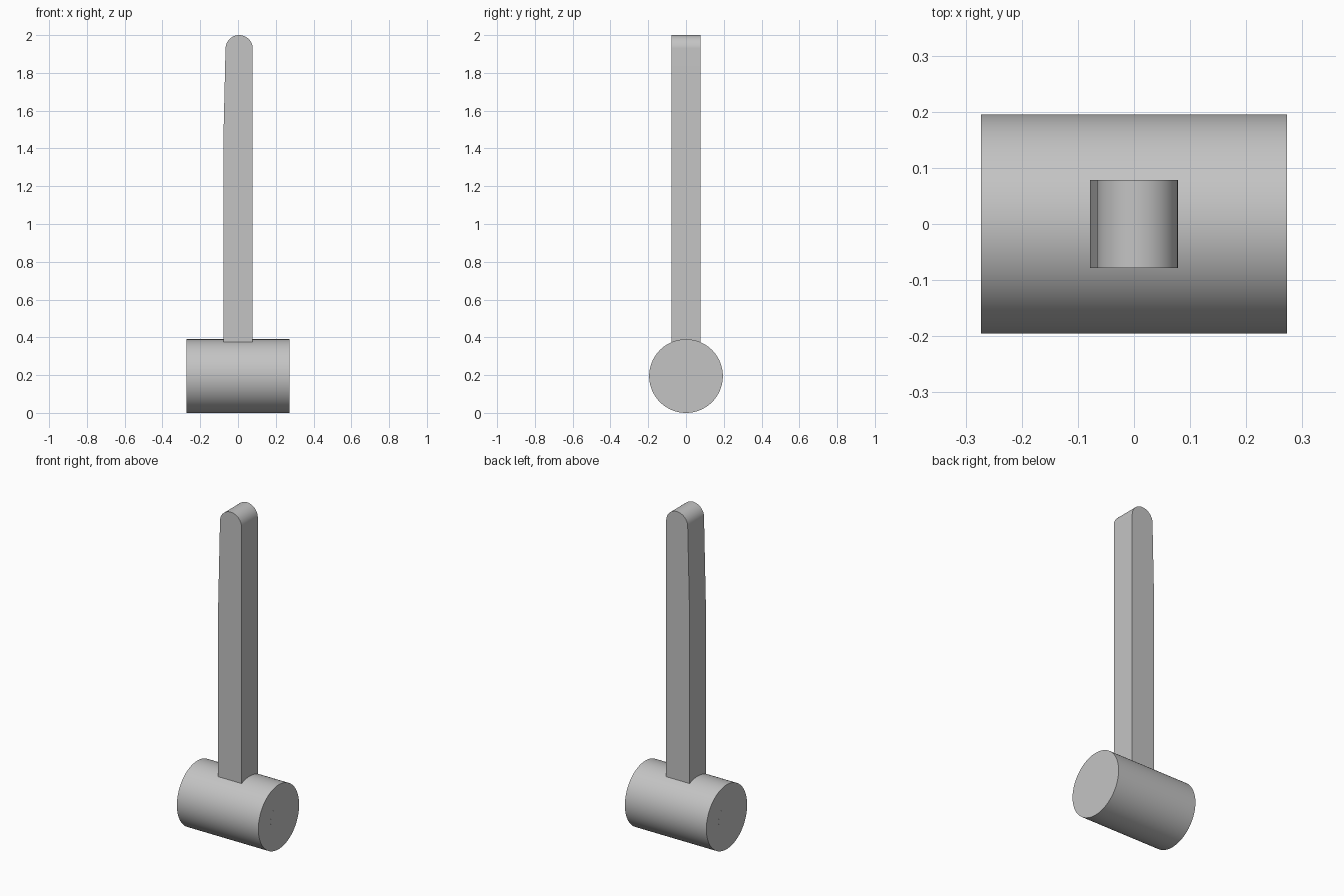
import bpy, bmesh, math

cube = bpy.data.objects.get("Cube")
if cube:
    bpy.data.objects.remove(cube, do_unlink=True)

GREY = (0.55, 0.55, 0.55, 1)
grey = bpy.data.materials.new("plain_grey")
grey.use_nodes = True
grey.diffuse_color = GREY
grey.node_tree.nodes["Principled BSDF"].inputs["Base Color"].default_value = GREY


def extrude_profile(name, points, depth):
    """Extrude an outline in the xz plane symmetrically along y."""
    bm = bmesh.new()
    face = bm.faces.new([bm.verts.new((x, -depth / 2, z)) for x, z in points])
    new = bmesh.ops.extrude_face_region(bm, geom=[face])["geom"]
    bmesh.ops.translate(bm, vec=(0, depth, 0),
                        verts=[v for v in new if isinstance(v, bmesh.types.BMVert)])
    bmesh.ops.recalc_face_normals(bm, faces=bm.faces)
    mesh = bpy.data.meshes.new(name)
    bm.to_mesh(mesh)
    bm.free()
    obj = bpy.data.objects.new(name, mesh)
    bpy.context.collection.objects.link(obj)
    return obj


def x_cylinder(name, radius, length, z):
    bpy.ops.mesh.primitive_cylinder_add(vertices=96, radius=radius, depth=length,
                                        location=(0, 0, z), rotation=(0, math.pi / 2, 0))
    obj = bpy.context.object
    obj.name = name
    return obj


def finish(obj):
    obj.data.materials.append(grey)
    bpy.ops.object.select_all(action="DESELECT")
    obj.select_set(True)
    bpy.context.view_layer.objects.active = obj
    bpy.ops.object.shade_smooth_by_angle(angle=math.radians(30))


# Cylindrical head, lying along x
HEAD_R = 0.195
head = x_cylinder("head", HEAD_R, 0.546, HEAD_R)

# Core pin, its ends flush with the head
pin = x_cylinder("core_pin", 0.078, 0.5462, HEAD_R)

# Square handle: tapered on one side, rounded at the tip
HALF, TIP_R = 0.078, 0.072
cx, cz = HALF - TIP_R, 2 - TIP_R
outline = [(-HALF, 0.375), (HALF, 0.375)]
outline += [(cx + TIP_R * math.cos(math.pi * i / 32), cz + TIP_R * math.sin(math.pi * i / 32))
            for i in range(33)]
outline.append((-HALF, 1.42))
handle = extrude_profile("handle", outline, 2 * HALF)

for part in (head, pin, handle):
    finish(part)
